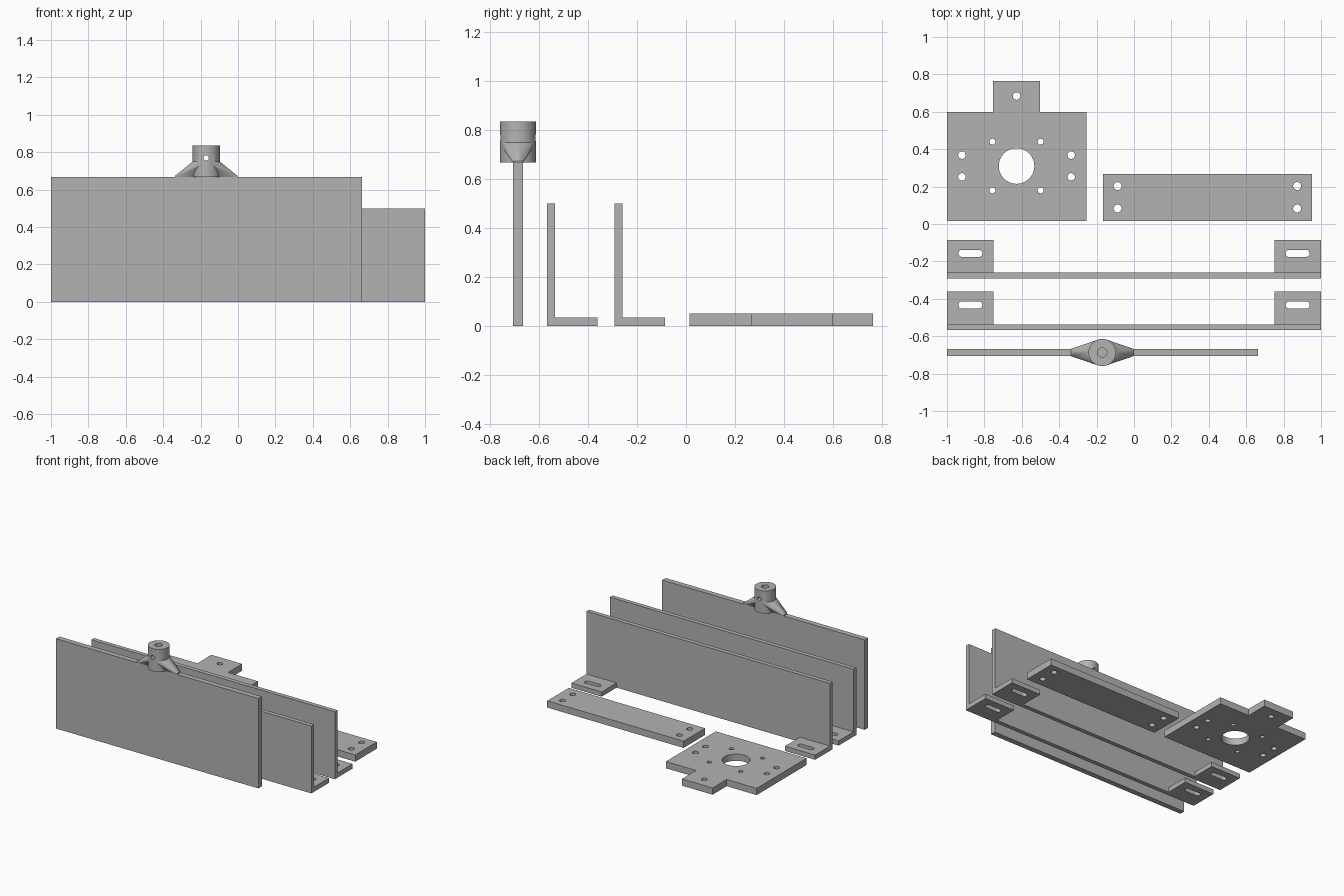
import bpy, bmesh, math
from mathutils import Matrix, Vector

cube = bpy.data.objects.get("Cube")
if cube:
    bpy.data.objects.remove(cube, do_unlink=True)

grey = bpy.data.materials.new("plain grey")
grey.use_nodes = True
GREY = (0.45, 0.45, 0.45, 1)
grey.diffuse_color = GREY
grey.node_tree.nodes["Principled BSDF"].inputs["Base Color"].default_value = GREY


def make_object(name, bm):
    bmesh.ops.recalc_face_normals(bm, faces=bm.faces[:])
    mesh = bpy.data.meshes.new(name)
    bm.to_mesh(mesh)
    bm.free()
    mesh.materials.append(grey)
    obj = bpy.data.objects.new(name, mesh)
    bpy.context.collection.objects.link(obj)
    return obj


def prism(bm, outline, z0, z1):
    """Extrude a flat outline from z0 to z1."""
    face = bm.faces.new([bm.verts.new((x, y, z0)) for x, y in outline])
    top = bmesh.ops.extrude_face_region(bm, geom=[face])["geom"]
    moved = [v for v in top if isinstance(v, bmesh.types.BMVert)]
    bmesh.ops.translate(bm, verts=moved, vec=(0, 0, z1 - z0))


def slab(name, outline, z0, z1):
    bm = bmesh.new()
    prism(bm, outline, z0, z1)
    return make_object(name, bm)


def rect(x0, x1, y0, y1):
    return [(x0, y0), (x1, y0), (x1, y1), (x0, y1)]


def slot(cx, cy, r, half=0.0, n=48):
    """Round outline, stretched along x by half on each side."""
    points = []
    for i in range(n):
        a = 2 * math.pi * (i + 0.5) / n
        shift = math.copysign(half, math.cos(a))
        points.append((cx + r * math.cos(a) + shift, cy + r * math.sin(a)))
    return points


def combine(obj, other, operation):
    """Apply a boolean and discard the second object."""
    mod = obj.modifiers.new("combine", "BOOLEAN")
    mod.operation, mod.object, mod.solver = operation, other, "EXACT"
    bpy.context.view_layer.update()
    graph = bpy.context.evaluated_depsgraph_get()
    result = bpy.data.meshes.new_from_object(obj.evaluated_get(graph))
    obj.modifiers.clear()
    obj.data = result
    bpy.data.objects.remove(other, do_unlink=True)


def drill(obj, outlines, z0=-0.1, z1=0.2):
    bm = bmesh.new()
    for outline in outlines:
        prism(bm, outline, z0, z1)
    combine(obj, make_object("cutter", bm), "DIFFERENCE")


# Motor plate with tab and bolt pattern
CX, CY, THICK = -0.628, 0.31, 0.05
motor_plate = slab("motor_plate", [
    (-1, 0.015), (-0.255, 0.015), (-0.255, 0.6), (-0.502, 0.6),
    (-0.502, 0.765), (-0.754, 0.765), (-0.754, 0.6), (-1, 0.6)], 0, THICK)
holes = [slot(CX, CY, 0.095, n=64), slot(CX, 0.684, 0.02)]
for sx in (-1, 1):
    for sy in (-1, 1):
        holes.append(slot(CX + sx * 0.129, CY + sy * 0.13, 0.016))
        holes.append(slot(CX + sx * 0.292, CY + sy * 0.058, 0.02))
drill(motor_plate, holes)

# Spacer bar with a pair of holes at each end
spacer_bar = slab("spacer_bar", rect(-0.167, 0.952, 0.015, 0.267), 0, THICK)
drill(spacer_bar, [slot(x, y, 0.021) for x in (-0.088, 0.872) for y in (0.083, 0.203)])

# Two upright panels with slotted feet at both ends
parts = [motor_plate, spacer_bar]
for name, y in (("front_side_panel", -0.568), ("rear_side_panel", -0.292)):
    panel = slab(name, rect(-1, 1, y, y + 0.032), 0, 0.5)
    for s in (-1, 1):
        foot = slab("foot", rect(min(s, s * 0.752), max(s, s * 0.752), y + 0.01, y + 0.207), 0, 0.035)
        combine(panel, foot, "UNION")
    drill(panel, [slot(s * 0.875, y + 0.135, 0.019, 0.045) for s in (-1, 1)], -0.1, 0.1)
    parts.append(panel)

# Tall blade
HX, HY, TOP = -0.17, -0.687, 0.667
blade = slab("blade", rect(-1, 0.662, HY - 0.02, HY + 0.02), 0, TOP)

# Shaft hub with flared supports tapering out along the blade
hub = slab("shaft_hub", slot(HX, HY, 0.073, n=64), TOP, 0.835)
bm = bmesh.new()
prism(bm, rect(HX - 0.166, HX + 0.166, HY - 0.02, HY + 0.02), TOP, TOP + 0.008)
prism(bm, slot(HX, HY, 0.0725, n=64), 0.742, 0.75)
hull = bmesh.ops.convex_hull(bm, input=bm.verts[:])
bmesh.ops.delete(bm, geom=list({g for g in hull["geom_interior"] + hull["geom_unused"]
                                if isinstance(g, bmesh.types.BMVert)}), context="VERTS")
# Keep only the outer skin of the hull
points = [v.co.copy() for v in bm.verts]
bm.free()
bm = bmesh.new()
for p in points:
    bm.verts.new(p)
bmesh.ops.convex_hull(bm, input=bm.verts[:])
combine(hub, make_object("flare", bm), "UNION")

# Shaft bore and set screw hole
drill(hub, [slot(HX, HY, 0.025)], TOP + 0.01, 0.9)
bm = bmesh.new()
turn = Matrix.Translation(Vector((HX, HY, 0.77))) @ Matrix.Rotation(math.pi / 2, 4, "X")
bmesh.ops.create_cone(bm, cap_ends=True, segments=32, radius1=0.014,
                      radius2=0.014, depth=0.3, matrix=turn)
combine(hub, make_object("screw_cutter", bm), "DIFFERENCE")
parts += [blade, hub]

# Smooth the round walls, keep the edges crisp
bpy.ops.object.select_all(action="DESELECT")
for obj in parts:
    obj.select_set(True)
bpy.context.view_layer.objects.active = hub
bpy.ops.object.shade_smooth_by_angle(angle=math.radians(25))
